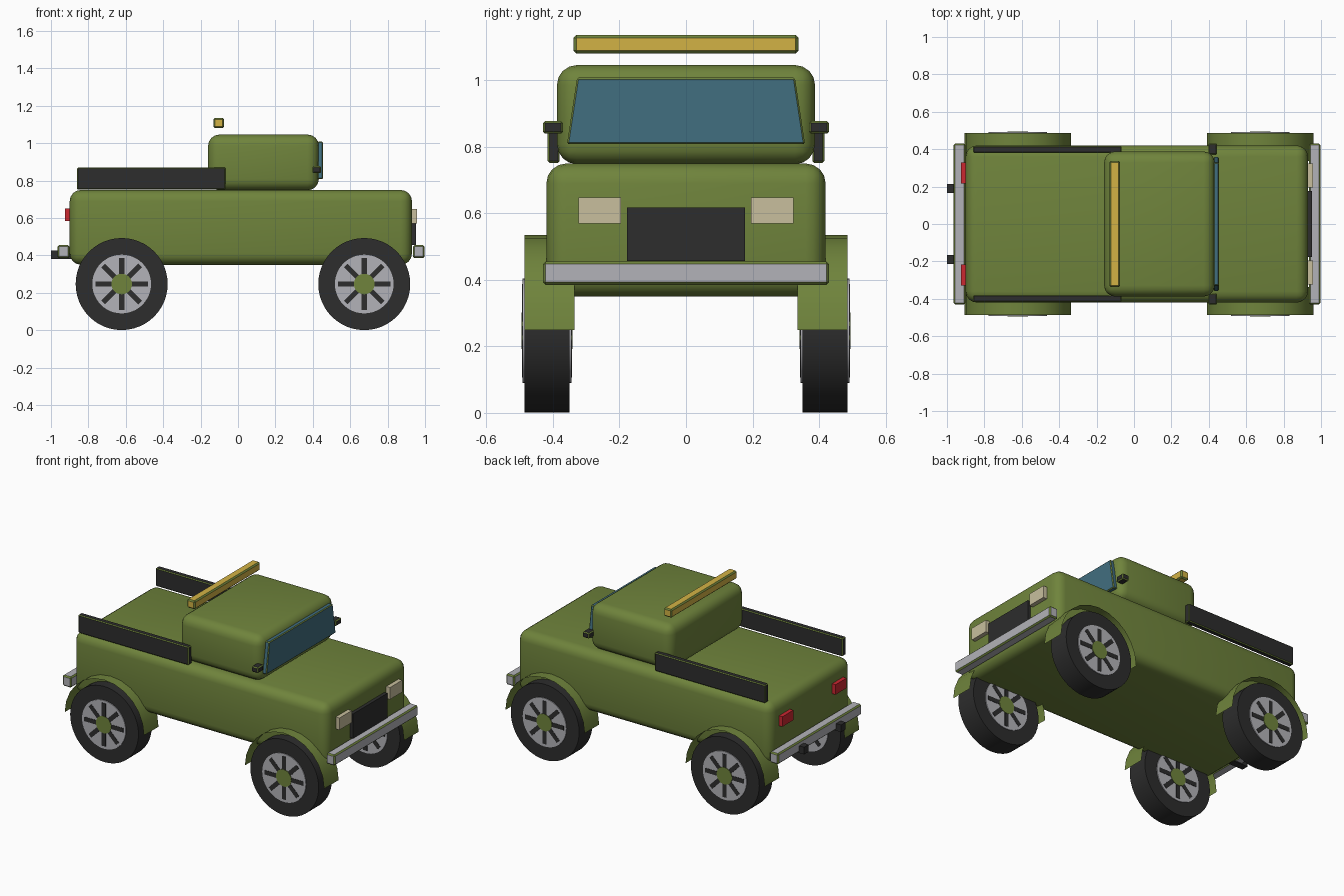
import bpy, bmesh, math
from mathutils import Matrix, Vector

if "Cube" in bpy.data.objects:
    bpy.data.objects.remove(bpy.data.objects["Cube"])


def mat(name, r, g, b):
    m = bpy.data.materials.new(name)
    m.diffuse_color = (r, g, b, 1)
    m.use_nodes = True
    m.node_tree.nodes["Principled BSDF"].inputs["Base Color"].default_value = m.diffuse_color
    return m


GREEN = mat("olive_green", 0.16, 0.23, 0.045)
BLACK = mat("rubber_black", 0.026, 0.026, 0.026)
GREY = mat("metal_grey", 0.45, 0.45, 0.48)
YELLOW = mat("lamp_yellow", 0.65, 0.45, 0.06)
BLUE = mat("glass_blue", 0.053, 0.157, 0.215)
CREAM = mat("headlight_cream", 0.58, 0.52, 0.34)
RED = mat("tail_red", 0.6, 0.02, 0.03)


def finish(bm, name, *mats, smooth=None):
    bmesh.ops.recalc_face_normals(bm, faces=bm.faces)
    me = bpy.data.meshes.new(name)
    bm.to_mesh(me)
    bm.free()
    for m in mats:
        me.materials.append(m)
    if smooth:
        me.shade_smooth()
        me.set_sharp_from_angle(angle=math.radians(smooth))
    ob = bpy.data.objects.new(name, me)
    bpy.context.collection.objects.link(ob)
    return ob


def box(name, x, y, z, m, bevel=0, segs=1, smooth=None, top=1.0):
    """Box from ranges; bevelled trim edges are painted green."""
    lo, hi = Vector((x[0], y[0], z[0])), Vector((x[1], y[1], z[1]))
    bm = bmesh.new()
    bmesh.ops.create_cube(bm, size=1)
    for v in bm.verts:
        taper = top if v.co.z > 0 else 1
        v.co = (lo + hi) / 2 + Vector([a * b for a, b in zip(v.co, hi - lo)])
        v.co.y *= taper
    if not bevel:
        return finish(bm, name, m)
    ob = finish(bm, name, m, GREEN)
    if smooth:
        ob.data.shade_smooth()
    mod = ob.modifiers.new("bevel", 'BEVEL')
    mod.width, mod.segments, mod.material = bevel, segs, 1
    mod.limit_method = 'NONE'
    return ob


def disc(name, c, r, half, m, n=48):
    bm = bmesh.new()
    bmesh.ops.create_cone(bm, cap_ends=True, segments=n, radius1=r, radius2=r, depth=2 * half,
                          matrix=Matrix.Translation(c) @ Matrix.Rotation(math.pi / 2, 4, 'X'))
    return finish(bm, name, m, smooth=40)


# Main body and cab
box("body", (-0.90, 0.93), (-0.42, 0.42), (0.35, 0.75), GREEN, 0.06, 4, True)
box("cab", (-0.16, 0.432), (-0.388, 0.388), (0.748, 1.046), GREEN, 0.06, 4, True)

# Windscreen, roof light bar, grille, bumpers
box("windscreen", (0.425, 0.455), (-0.358, 0.358), (0.808, 1.008), BLUE, 0.005, top=0.915)
box("roof_light_bar", (-0.132, -0.075), (-0.338, 0.338), (1.081, 1.136), YELLOW, 0.008)
box("grille", (0.90, 0.952), (-0.177, 0.177), (0.457, 0.617), BLACK)
box("front_bumper", (0.935, 0.996), (-0.43, 0.43), (0.385, 0.455), GREY, 0.008)
box("rear_bumper", (-0.964, -0.902), (-0.43, 0.43), (0.385, 0.455), GREY, 0.008)

for s, side in ((1, "left"), (-1, "right")):
    def span(a, b):
        return sorted((s * a, s * b))

    # Bed rails, mirrors, lamps and tow hooks
    box("bed_rail_" + side, (-0.86, -0.066), span(0.38, 0.416), (0.752, 0.87), BLACK, 0.005)
    box("mirror_" + side, (0.397, 0.445), span(0.37, 0.43), (0.84, 0.877), BLACK, 0.006)
    box("headlight_" + side, (0.90, 0.957), span(0.196, 0.323), (0.57, 0.648), CREAM)
    box("tail_light_" + side, (-0.925, -0.88), span(0.217, 0.33), (0.585, 0.65), RED)
    box("tow_hook_" + side, (-1.0, -0.89), span(0.167, 0.213), (0.38, 0.427), BLACK)

    for cx, end in ((-0.622, "rear"), (0.675, "front")):
        tag = end + "_" + side
        c = Vector((cx, s * 0.418, 0.247))

        # Wheel: tyre, rim, spokes and hub run through the full width
        disc("tyre_" + tag, c, 0.246, 0.068, BLACK)
        disc("rim_" + tag, c, 0.157, 0.073, GREY)
        disc("hub_" + tag, c, 0.055, 0.0765, GREEN, 32)
        bm = bmesh.new()
        for i in range(4):
            bmesh.ops.create_cube(bm, size=1, matrix=Matrix.Translation(c)
                                  @ Matrix.Rotation(i * math.pi / 4, 4, 'Y')
                                  @ Matrix.Diagonal((0.28, 0.15 - i * 0.0002, 0.028, 1)))
        finish(bm, "spokes_" + tag, BLACK)

        # Fender: thin half-cylinder sheet over the wheel
        bm = bmesh.new()
        rows = []
        for i in range(13):
            a = math.pi * i / 12
            x, z = cx + 0.285 * math.cos(a), 0.25 + 0.285 * math.sin(a)
            rows.append([bm.verts.new((x, s * y, z)) for y in (0.336, 0.486)])
        for p, q in zip(rows, rows[1:]):
            bm.faces.new((p[0], p[1], q[1], q[0]))
        ob = finish(bm, "fender_" + tag, GREEN, smooth=40)
        if ob.data.polygons[6].normal.z < 0:
            ob.data.flip_normals()
